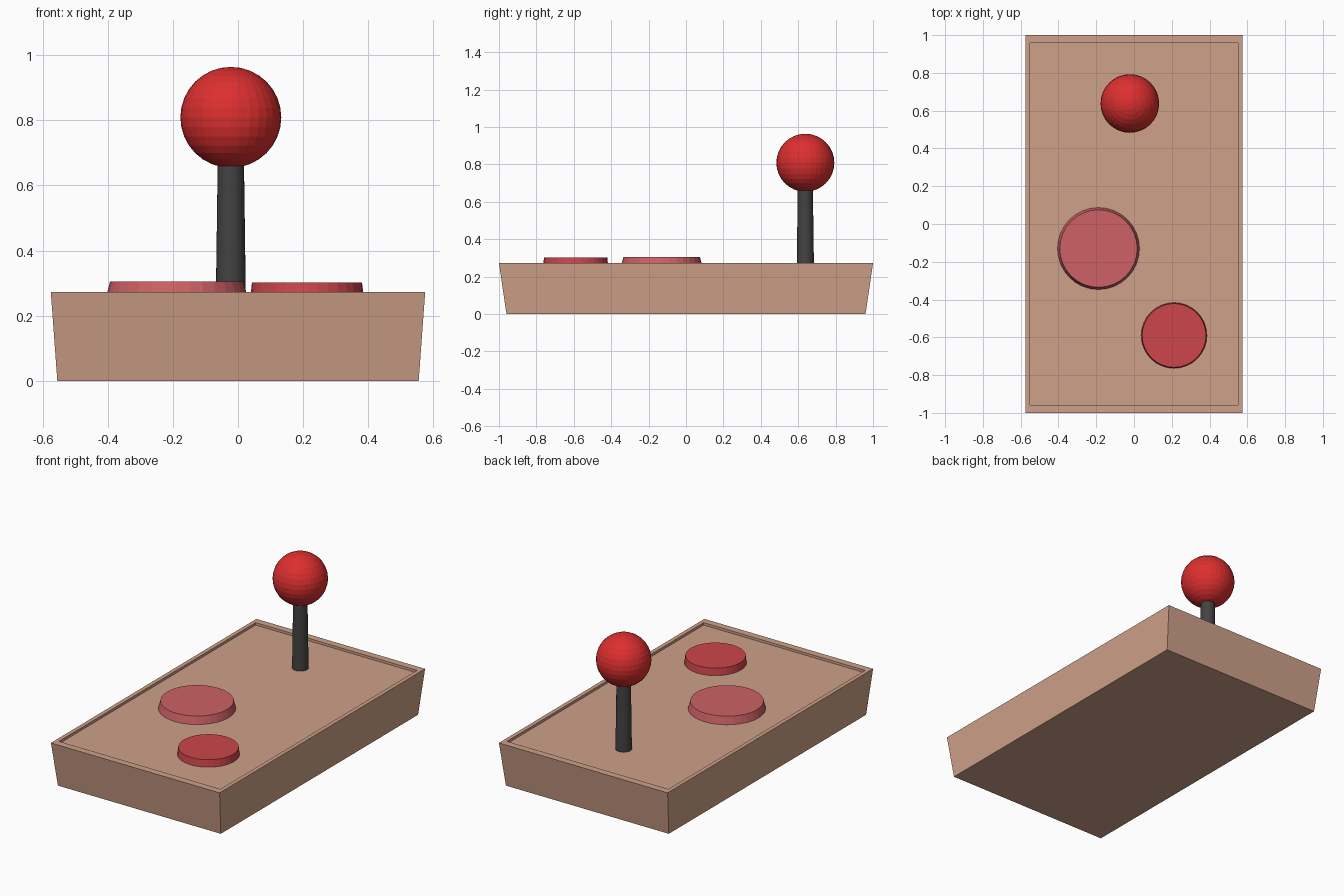
import bpy, bmesh
from mathutils import Vector

if "Cube" in bpy.data.objects:
    bpy.data.objects.remove(bpy.data.objects["Cube"])


def material(name, rgb):
    m = bpy.data.materials.new(name)
    m.diffuse_color = (*rgb, 1)
    m.use_nodes = True
    m.node_tree.nodes["Principled BSDF"].inputs["Base Color"].default_value = m.diffuse_color
    return m


TAN = material("tan_case", (0.62, 0.355, 0.25))
ROSE = material("rose_button", (0.61, 0.12, 0.13))
CRIMSON = material("crimson_button", (0.61, 0.06, 0.07))
RED = material("red_knob", (0.72, 0.028, 0.028))
BLACK = material("dark_shaft", (0.055, 0.055, 0.055))

FLOOR = 0.258   # height of the recessed top panel
RIM = 0.273     # height of the rim around it


def finish(bm, name, mat):
    bmesh.ops.recalc_face_normals(bm, faces=bm.faces)
    me = bpy.data.meshes.new(name)
    bm.to_mesh(me)
    bm.free()
    me.materials.append(mat)
    ob = bpy.data.objects.new(name, me)
    bpy.context.collection.objects.link(ob)
    return ob


def tapered_cylinder(name, x, y, z0, z1, r0, r1, mat):
    bm = bmesh.new()
    bmesh.ops.create_cone(bm, cap_ends=True, segments=32, radius1=r0,
                          radius2=r1, depth=z1 - z0)
    bmesh.ops.translate(bm, verts=bm.verts, vec=Vector((x, y, (z0 + z1) / 2)))
    return finish(bm, name, mat)


# Case: outer walls flare upward, then a rim steps down to the recessed panel
bm = bmesh.new()
rings = []
for hx, hy, z in ((0.555, 0.96, 0), (0.575, 1.0, RIM),
                  (0.55, 0.957, RIM), (0.55, 0.957, FLOOR)):
    rings.append([bm.verts.new((sx * hx, sy * hy, z))
                  for sx, sy in ((-1, -1), (1, -1), (1, 1), (-1, 1))])
for a, b in zip(rings, rings[1:]):
    for i in range(4):
        j = (i + 1) % 4
        bm.faces.new((a[i], a[j], b[j], b[i]))
bm.faces.new(rings[0][::-1])
bm.faces.new(rings[-1])
finish(bm, "case", TAN)

# Buttons
tapered_cylinder("large_button", -0.188, -0.13, FLOOR, 0.305, 0.217, 0.205, ROSE)
tapered_cylinder("small_button", 0.212, -0.59, FLOOR, 0.302, 0.174, 0.169, CRIMSON)

# Joystick shaft and ball
tapered_cylinder("joystick_shaft", -0.022, 0.638, FLOOR, 0.70, 0.046, 0.04, BLACK)
bm = bmesh.new()
bmesh.ops.create_uvsphere(bm, u_segments=32, v_segments=16, radius=0.155)
bmesh.ops.translate(bm, verts=bm.verts, vec=Vector((-0.022, 0.638, 0.809)))
finish(bm, "joystick_ball", RED)
